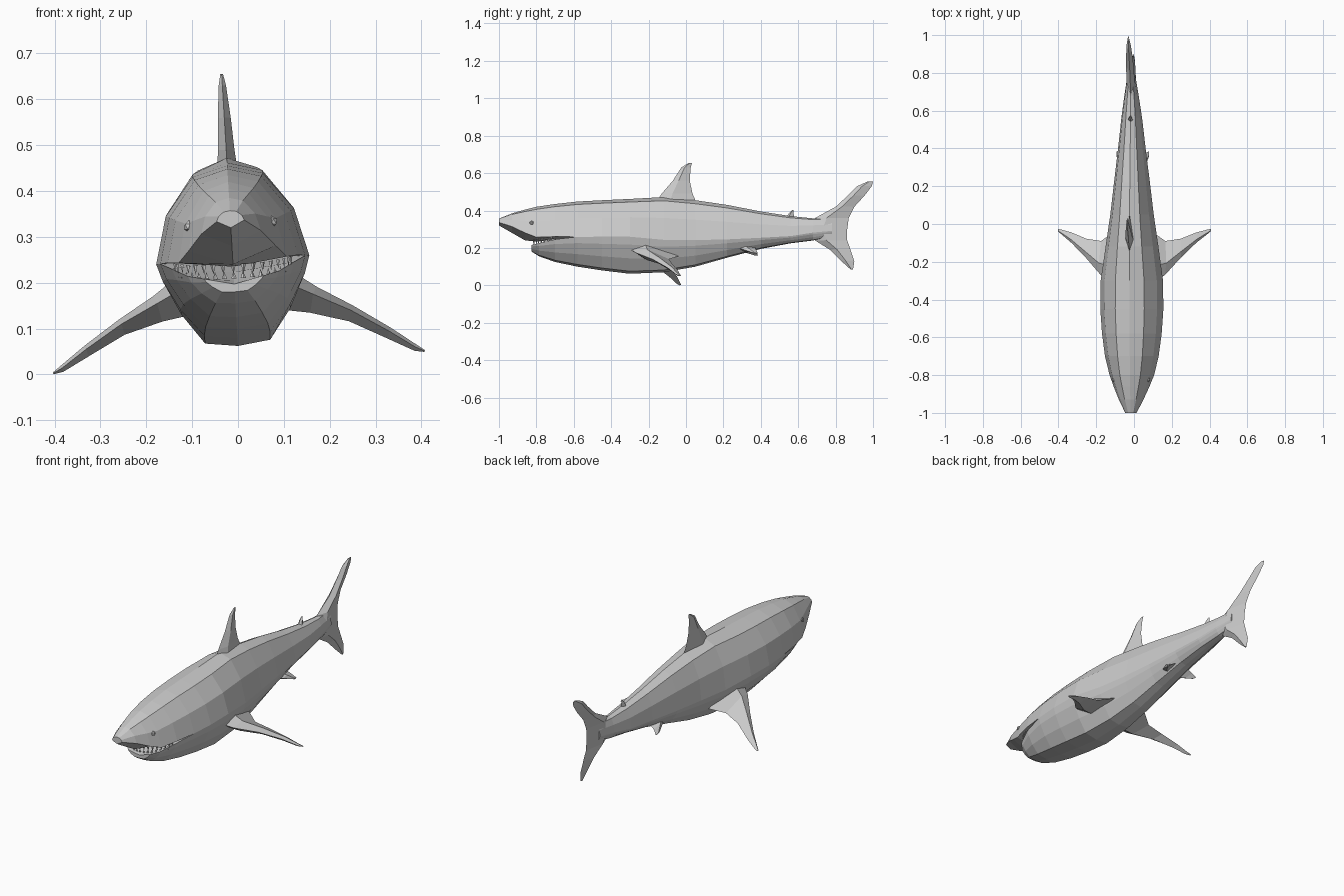
import bpy, bmesh, math
from mathutils import Vector

if "Cube" in bpy.data.objects:
    bpy.data.objects.remove(bpy.data.objects["Cube"])

ROLL = 0.06  # the swimmer leans slightly to one side

skin = bpy.data.materials.new("grey_skin")
skin.diffuse_color = (0.6, 0.6, 0.6, 1)
skin.use_nodes = True
skin.node_tree.nodes["Principled BSDF"].inputs["Base Color"].default_value = skin.diffuse_color


def lean(p):
    x, y, z = p
    return Vector((x - (z - 0.06) * ROLL, y, z + x * ROLL))


def finish(name, bm):
    for v in bm.verts:
        v.co = lean(v.co)
    bmesh.ops.recalc_face_normals(bm, faces=bm.faces)
    me = bpy.data.meshes.new(name)
    bm.to_mesh(me)
    bm.free()
    me.materials.append(skin)
    ob = bpy.data.objects.new(name, me)
    bpy.context.collection.objects.link(ob)
    return ob


def loft(bm, rings):
    rows = [[bm.verts.new(p) for p in ring] for ring in rings]
    n = len(rows[0])
    for a, b in zip(rows, rows[1:]):
        for i in range(n):
            j = (i + 1) % n
            bm.faces.new((a[i], a[j], b[j], b[i]))
    bm.faces.new(rows[0])
    bm.faces.new(rows[-1])


def mirrored_ring(half):
    # half runs from the centre line on one side back to the centre line
    return half + [(-x, y, z) for x, y, z in half[-2:0:-1]]


# Upper body: y, half width, ridge height, side line height, underside height
upper = [
    (-1.0, .03, .357, .335, .32), (-.93, .065, .385, .31, .28),
    (-.86, .095, .405, .275, .24), (-.8, .118, .42, .25, .235),
    (-.7, .142, .435, .252, .25), (-.58, .158, .448, .25, .25),
    (-.45, .167, .455, .25, .25), (-.3, .165, .462, .25, .25),
    (-.12, .14, .472, .235, .235), (.05, .115, .455, .235, .235),
    (.22, .095, .43, .24, .24), (.4, .073, .395, .25, .25),
    (.56, .055, .37, .26, .26), (.68, .038, .358, .28, .28),
    (.78, .022, .36, .29, .29)]
rings = []
for y, w, top, side, under in upper:
    h = top - side
    rings.append(mirrored_ring([
        (0, y, top), (.46 * w, y, side + .9 * h), (.84 * w, y, side + .5 * h),
        (w, y, side), (0, y, under)]))
bm = bmesh.new()
loft(bm, rings)
finish("upper_body", bm)

# Lower jaw and belly: y, half width, side line height, keel height
lower = [
    (-.825, .065, .212, .18), (-.785, .1, .22, .155), (-.7, .134, .238, .125),
    (-.58, .158, .25, .1), (-.45, .167, .25, .08), (-.3, .165, .25, .062),
    (-.12, .14, .235, .07), (.05, .115, .235, .1), (.22, .095, .24, .148),
    (.4, .073, .25, .195), (.56, .055, .26, .225), (.68, .038, .28, .24),
    (.78, .022, .29, .26)]
rings = []
for y, w, side, keel in lower:
    h = side - keel
    floor = side - .015 if y < -.65 else side
    rings.append(mirrored_ring([
        (0, y, floor), (w, y, side), (.93 * w, y, keel + .78 * h),
        (.72 * w, y, keel + .4 * h), (.43 * w, y, keel + .05 * h), (0, y, keel)]))
bm = bmesh.new()
loft(bm, rings)
finish("lower_body", bm)


# Upright fins: z, leading y, trailing y, half thickness
def upright_fin(name, sections):
    bm = bmesh.new()
    loft(bm, [[(0, a, z), (t, a + .35 * (b - a), z), (0, b, z),
               (-t, a + .35 * (b - a), z)] for z, a, b, t in sections])
    finish(name, bm)


upright_fin("dorsal_fin", [
    (.445, -.16, .055, .022), (.49, -.13, .035, .018), (.56, -.07, .02, .014),
    (.63, -.025, .025, .008), (.655, .015, .032, .003)])
upright_fin("rear_dorsal_fin", [
    (.355, .53, .58, .014), (.385, .55, .575, .009), (.402, .567, .576, .003)])
upright_fin("tail_fin", [
    (.555, .97, 1.0, .004), (.53, .915, .993, .012), (.48, .865, .955, .016),
    (.42, .8, .9, .02), (.36, .69, .87, .022), (.3, .66, .862, .026),
    (.24, .69, .862, .022), (.19, .77, .88, .016), (.13, .83, .9, .01),
    (.085, .88, .893, .004)])


# Paired fins: x, leading y, trailing y, leading z, trailing z, half thickness
def paired_fin(name, sections):
    for label, s in (("right", 1), ("left", -1)):
        bm = bmesh.new()
        rings = []
        for x, a, b, za, zb, t in sections:
            y, z = a + .35 * (b - a), za + .35 * (zb - za)
            rings.append([(s * x, a, za), (s * (x + .3 * t), y, z + t),
                          (s * x, b, zb), (s * (x - .3 * t), y, z - t)])
        loft(bm, rings)
        finish(label + "_" + name, bm)


paired_fin("pectoral_fin", [
    (.1, -.32, -.04, .2, .15, .045), (.17, -.27, -.09, .165, .13, .028),
    (.25, -.18, -.078, .125, .105, .017), (.33, -.1, -.045, .075, .062, .012),
    (.385, -.055, -.03, .037, .033, .007), (.405, -.038, -.026, .027, .026, .002)])
paired_fin("pelvic_fin", [
    (.04, .26, .37, .2, .2, .018), (.065, .3, .375, .19, .185, .012),
    (.085, .355, .385, .17, .165, .003)])

# Eyes
for label, s in (("right", 1), ("left", -1)):
    bm = bmesh.new()
    bmesh.ops.create_icosphere(bm, subdivisions=1, radius=.013)
    bmesh.ops.translate(bm, verts=bm.verts, vec=(s * .09, -.825, .328))
    finish(label + "_eye", bm)

# Teeth: small spikes along the curve of each jaw
for name, width, base, drop in (("upper_teeth", .128, .24, -.02),
                                ("lower_teeth", .118, .209, .016)):
    bm = bmesh.new()
    for i in range(17):
        a = math.radians(-80 + 10 * i)
        c = Vector((width * math.sin(a), -.7 - .115 * math.cos(a),
                    base + .012 * (1 - math.cos(a))))
        along = Vector((math.cos(a), math.sin(a), 0)) * .006
        out = Vector((math.sin(a), -math.cos(a), 0)) * .004
        tip = bm.verts.new(c + Vector((0, 0, drop)))
        tri = [bm.verts.new(p) for p in (c + along, c - along, c + out)]
        bm.faces.new(tri)
        for k in range(3):
            bm.faces.new((tri[k], tri[(k + 1) % 3], tip))
    finish(name, bm)
